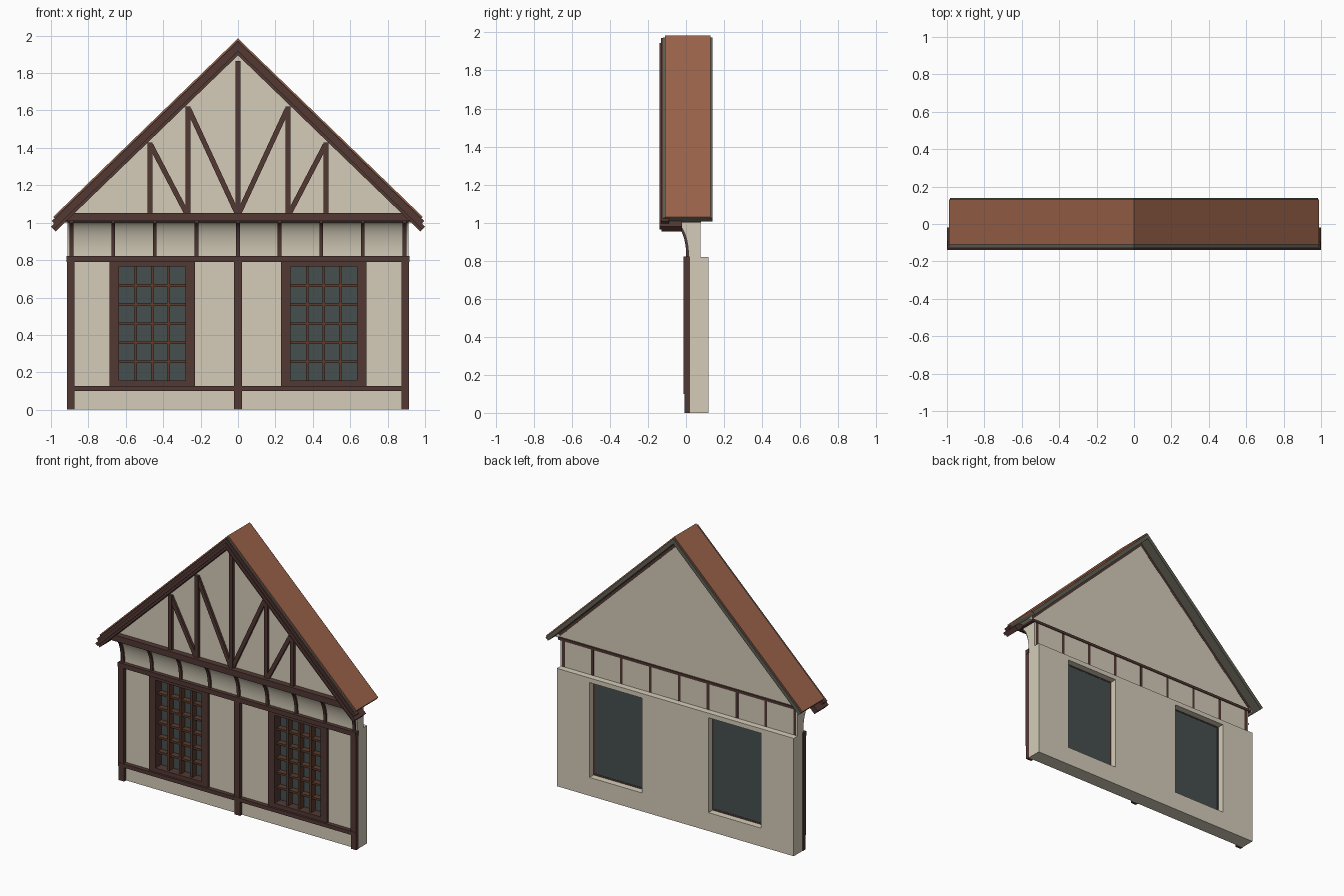
import bpy, bmesh, math
from mathutils import Vector

cube = bpy.data.objects.get("Cube")
if cube:
    bpy.data.objects.remove(cube, do_unlink=True)


def material(name, rgb):
    m = bpy.data.materials.new(name)
    m.use_nodes = True
    m.diffuse_color = (*rgb, 1)
    m.node_tree.nodes["Principled BSDF"].inputs["Base Color"].default_value = (*rgb, 1)
    return m


PLASTER = material("cream_plaster", (0.66, 0.608, 0.485))
TIMBER = material("dark_timber", (0.085, 0.04, 0.034))
LATTICE = material("window_wood", (0.105, 0.043, 0.026))
TILE = material("clay_tile", (0.335, 0.127, 0.07))
SOFFIT = material("grey_soffit", (0.115, 0.112, 0.088))
GLASS = material("dark_glass", (0.062, 0.078, 0.078))


def prism(name, pts, a, b, mat, axis="y"):
    """Extrude an outline from a to b: (x, z) along y, or (y, z) along x."""
    def place(p, t):
        return (p[0], t, p[1]) if axis == "y" else (t, p[0], p[1])
    bm = bmesh.new()
    face = bm.faces.new([bm.verts.new(place(p, a)) for p in pts])
    ext = bmesh.ops.extrude_face_region(bm, geom=[face])["geom"]
    shift = Vector((0, b - a, 0)) if axis == "y" else Vector((b - a, 0, 0))
    bmesh.ops.translate(bm, vec=shift, verts=[v for v in ext if isinstance(v, bmesh.types.BMVert)])
    bmesh.ops.recalc_face_normals(bm, faces=bm.faces)
    mesh = bpy.data.meshes.new(name)
    bm.to_mesh(mesh)
    bm.free()
    mesh.materials.append(mat)
    ob = bpy.data.objects.new(name, mesh)
    bpy.context.collection.objects.link(ob)
    return ob


def box(name, x0, x1, y0, y1, z0, z1, mat):
    return prism(name, [(x0, z0), (x1, z0), (x1, z1), (x0, z1)], y0, y1, mat)


def ring(name, outer, inner, y0, y1, mat):
    """Four boards around a rectangular opening, each given as x0, x1, z0, z1."""
    ox0, ox1, oz0, oz1 = outer
    ix0, ix1, iz0, iz1 = inner
    box(name + "_left", ix1, ox1, y0, y1, oz0, oz1, mat)
    box(name + "_right", ox0, ix0, y0, y1, oz0, oz1, mat)
    box(name + "_bottom", ix0, ix1, y0, y1, oz0, iz0, mat)
    box(name + "_top", ix0, ix1, y0, y1, iz1, oz1, mat)


def activate(ob):
    bpy.ops.object.select_all(action="DESELECT")
    ob.select_set(True)
    bpy.context.view_layer.objects.active = ob


def smooth(ob):
    activate(ob)
    bpy.ops.object.shade_smooth_by_angle(angle=math.radians(30))


# Ground floor wall with two window openings
WIN_X, COLS, ROWS = 0.458, 4, 6
wall = box("lower_wall", -0.912, 0.912, 0.015, 0.118, 0, 0.82, PLASTER)
for side in (-1, 1):
    c = side * WIN_X
    cutter = box("window_cutter", c - 0.202, c + 0.202, -0.1, 0.3, 0.128, 0.788, PLASTER)
    cutter.hide_render = True
    mod = wall.modifiers.new("opening", "BOOLEAN")
    mod.operation, mod.solver, mod.object = "DIFFERENCE", "EXACT", cutter
    activate(wall)
    bpy.ops.object.modifier_apply(modifier=mod.name)
    bpy.data.objects.remove(cutter, do_unlink=True)

# Windows: casing, jamb, glass and lattice bars
for side, tag in ((-1, "right"), (1, "left")):
    c = side * WIN_X
    x0, x1, z0, z1 = c - 0.177, c + 0.177, 0.155, 0.766
    opening = (c - 0.202, c + 0.202, 0.128, 0.788)
    pane = (c - 0.193, c + 0.193, 0.139, 0.78)
    ring(tag + "_casing", (c - 0.228, c + 0.228, 0.122, 0.795), (x0, x1, z0, z1), 0, 0.02, TIMBER)
    ring(tag + "_jamb", opening, (x0, x1, z0, z1), 0.02, 0.064, TIMBER)
    ring(tag + "_bead", opening, pane, 0.064, 0.073, TIMBER)
    box(tag + "_glass", pane[0], pane[1], 0.064, 0.071, pane[2], pane[3], GLASS)
    for i in range(1, COLS):
        x = x0 + (x1 - x0) * i / COLS
        box(tag + "_lattice_upright", x - 0.007, x + 0.007, 0.018, 0.064, z0, z1, LATTICE)
    for i in range(1, ROWS):
        z = z0 + (z1 - z0) * i / ROWS
        box(tag + "_lattice_bar", x0, x1, 0.024, 0.064, z - 0.007, z + 0.007, LATTICE)

# Ground floor posts and rails
for x in (-0.894, 0, 0.894):
    box("post_foot", x - 0.021, x + 0.021, -0.007, 0.02, 0, 0.1, TIMBER)
    box("post", x - 0.021, x + 0.021, -0.012, 0.02, 0.1, 0.8, TIMBER)
box("sill_rail", -0.914, 0.914, -0.014, 0.02, 0.1, 0.126, TIMBER)
box("head_rail", -0.916, 0.916, -0.014, 0.02, 0.79, 0.822, TIMBER)


# Curved jetty under the gable, with curved brackets
def cove_profile(front, back):
    arc = [math.pi / 2 * i / 12 for i in range(13)]
    curve = [(-0.077 + 0.09 * math.cos(t) - front * math.cos(t),
              0.83 + 0.18 * math.sin(t) - front * math.sin(t)) for t in arc]
    return [(back, 0.82), (curve[0][0], 0.82)] + curve + [(curve[-1][0], 1.012), (back, 1.012)]


smooth(prism("jetty_cove", cove_profile(0, 0.075), -0.912, 0.912, PLASTER, "x"))
for i in range(-4, 5):
    x = i * 0.2225
    smooth(prism("jetty_bracket", cove_profile(0.012, 0.0756), x - 0.01, x + 0.01, TIMBER, "x"))

# Roof layers as chevrons, measured along and below the outer slope
APEX = 1.985
ANGLE = math.radians(44)
COS, SIN = math.cos(ANGLE), math.sin(ANGLE)


def chevron(name, top, bottom, length, y0, y1, mat):
    def eave(o):
        return (length * COS - o * SIN, APEX - length * SIN - o * COS)
    a, b = eave(top), eave(bottom)
    pts = [(0, APEX - top / COS), a, b, (0, APEX - bottom / COS), (-b[0], b[1]), (-a[0], a[1])]
    return prism(name, pts, y0, y1, mat)


chevron("roof_tiles", 0, 0.013, 1.374, -0.11, 0.13, TILE)
chevron("roof_underlay", 0.008, 0.034, 1.374, -0.122, 0.14, SOFFIT)
chevron("upper_bargeboard", 0.011, 0.036, 1.395, -0.132, -0.09, TIMBER)
chevron("lower_bargeboard", 0.029, 0.05, 1.418, -0.14, -0.02, TIMBER)
chevron("inner_bargeboard", 0.045, 0.065, 1.418, -0.13, -0.02, TIMBER)
chevron("wall_rafter", 0.03, 0.052, 1.33, -0.03, 0.0706, TIMBER)

# Gable panel
peak = APEX - 0.034 / COS
half = (peak - 1.01) * COS / SIN
prism("gable_panel", [(-half, 1.01), (half, 1.01), (0, peak)], -0.058, 0.07, PLASTER)
box("gable_beam", -0.945, 0.945, -0.098, -0.05, 1.01, 1.052, TIMBER)
box("gable_plate", -0.93, 0.93, -0.06, 0.08, 1.0, 1.018, TIMBER)


# Gable studs and slanted struts
def strut(name, p, q, width, y):
    p, q = Vector(p), Vector(q)
    n = (q - p).orthogonal().normalized() * width / 2
    prism(name, [p + n, p - n, q - n, q + n], y, -0.05, TIMBER)


strut("king_post", (0, 1.04), (0, 1.865), 0.027, -0.078)
for s in (-1, 1):
    for x, top in ((0.267, 1.62), (0.47, 1.43)):
        strut("gable_stud", (s * x, 1.04), (s * x, top), 0.027, -0.078)
    strut("long_strut", (s * 0.005, 1.05), (s * 0.262, 1.605), 0.027, -0.075)
    strut("short_strut", (s * 0.275, 1.05), (s * 0.466, 1.415), 0.027, -0.075)
